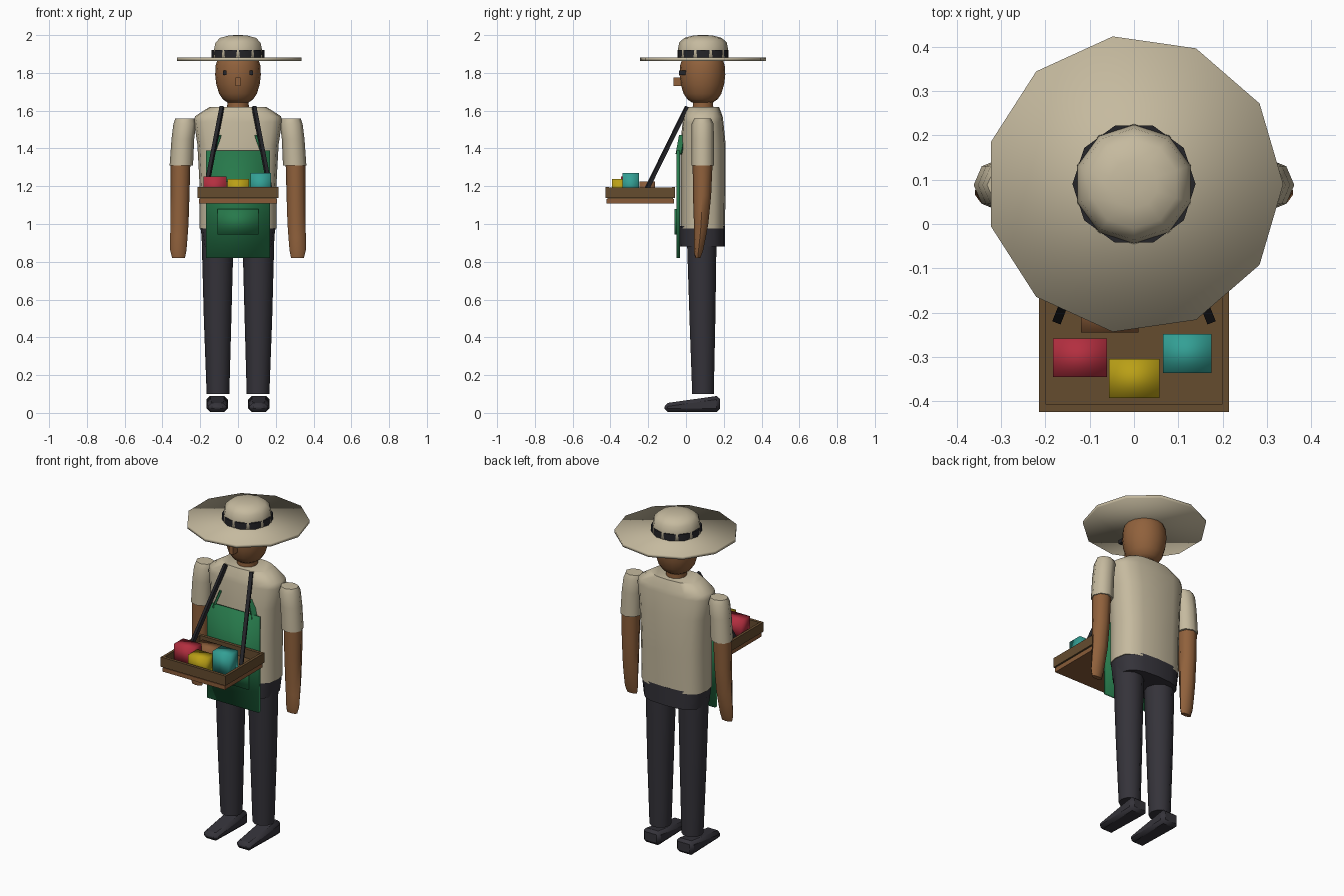
import bpy, bmesh, math
from mathutils import Vector

cube = bpy.data.objects.get("Cube")
if cube:
    bpy.data.objects.remove(cube, do_unlink=True)


def material(name, rgb):
    m = bpy.data.materials.new(name)
    m.use_nodes = True
    col = (*rgb, 1)
    m.diffuse_color = col
    bsdf = m.node_tree.nodes["Principled BSDF"]
    bsdf.inputs["Base Color"].default_value = col
    bsdf.inputs["Roughness"].default_value = 0.8
    return m


CREAM = material("cream cloth", (.56, .49, .345))
SKIN = material("brown skin", (.28, .12, .045))
GREEN = material("apron green", (.02, .19, .07))
NAVY = material("charcoal cloth", (.035, .033, .042))
BLACK = material("black band", (.018, .018, .022))
WOOD = material("dark wood", (.13, .072, .028))
LIGHT = material("light wood", (.25, .105, .04))
RED = material("red goods", (.45, .028, .05))
YELLOW = material("yellow goods", (.49, .35, .008))
TEAL = material("teal goods", (.033, .35, .3))


def finish(name, bm, mat, angle=50):
    bmesh.ops.recalc_face_normals(bm, faces=bm.faces)
    me = bpy.data.meshes.new(name)
    bm.to_mesh(me)
    bm.free()
    me.materials.append(mat)
    for p in me.polygons:
        p.use_smooth = True
    if angle < 180:
        me.set_sharp_from_angle(angle=math.radians(angle))
    ob = bpy.data.objects.new(name, me)
    bpy.context.collection.objects.link(ob)
    return ob


def loft(name, rings, n, mat, power=2, turn=0, angle=50):
    """Stack of rounded rings, each (z, centre x, centre y, radius x, radius y)."""
    bm = bmesh.new()
    loops = []
    for z, cx, cy, rx, ry in rings:
        loop = []
        for i in range(n):
            a = 2 * math.pi * i / n + turn
            c, s = math.cos(a), math.sin(a)
            c = math.copysign(abs(c) ** (2 / power), c)
            s = math.copysign(abs(s) ** (2 / power), s)
            loop.append(bm.verts.new((cx + rx * c, cy + ry * s, z)))
        loops.append(loop)
    for a, b in zip(loops, loops[1:]):
        for i in range(n):
            j = (i + 1) % n
            bm.faces.new((a[i], a[j], b[j], b[i]))
    bm.faces.new(loops[0])
    bm.faces.new(loops[-1])
    return finish(name, bm, mat, angle)


def round_loft(name, profile, n, mat, cy, **kw):
    return loft(name, [(z, 0, cy, r, r) for z, r in profile], n, mat, **kw)


def box(name, lo, hi, mat, bevel=0, angle=40, shape=None):
    bm = bmesh.new()
    bmesh.ops.create_cube(bm, size=1)
    lo, hi = Vector(lo), Vector(hi)
    for v in bm.verts:
        v.co = (lo + hi) / 2 + v.co * (hi - lo)
        if shape:
            shape(v.co)
    if bevel:
        bmesh.ops.bevel(bm, geom=bm.edges[:], offset=bevel, segments=1, affect='EDGES')
    return finish(name, bm, mat, angle)


def bar(name, a, b, width, depth, mat):
    """Flat strap running from a to b."""
    a, b = Vector(a), Vector(b)
    d = b - a
    bm = bmesh.new()
    bmesh.ops.create_cube(bm, size=1)
    rot = d.to_track_quat('Z', 'Y')
    for v in bm.verts:
        v.co = (a + b) / 2 + rot @ Vector((v.co.x * width, v.co.y * depth, v.co.z * d.length))
    return finish(name, bm, mat, 40)


BODY = .09

# Hat
round_loft("hat_brim", [(1.864, .337), (1.882, .337)], 11, CREAM, BODY, angle=180)
round_loft("hat_crown", [(1.87, .136), (1.92, .134), (1.96, .126), (1.985, .1), (1.997, .055), (2, .02)],
           10, CREAM, BODY, turn=-math.pi / 2, angle=180)
round_loft("hat_band", [(1.882, .139), (1.92, .139)], 10, BLACK, BODY)

# Head, face and neck
round_loft("head", [(1.643, .055), (1.66, .08), (1.69, .1), (1.74, .115), (1.79, .121),
                    (1.84, .118), (1.88, .105), (1.91, .07)], 16, SKIN, .087)
round_loft("neck", [(1.58, .058), (1.67, .056)], 10, SKIN, BODY)
box("nose", (-.014, -.065, 1.73), (.014, -.025, 1.775), SKIN)
for s, side in ((1, "left"), (-1, "right")):
    box(side + "_eye", (s * .07 - .01, -.036, 1.79), (s * .07 + .01, .01, 1.812), BLACK)

# Shirt body and hips
loft("shirt", [(.975, 0, .088, .203, .118), (1.2, 0, .09, .203, .12), (1.42, 0, .09, .215, .12),
               (1.54, 0, .09, .233, .108), (1.57, 0, .09, .228, .104), (1.62, 0, .09, .15, .085)],
     16, CREAM, power=2.8)
loft("hips", [(.88, 0, .088, .185, .119), (.99, 0, .088, .2, .119)], 16, NAVY, power=2.8)

for s, side in ((1, "left"), (-1, "right")):
    # Legs and shoes
    loft(side + "_leg", [(.1, s * .106, .09, .06, .06), (.5, s * .108, .087, .073, .072),
                         (.95, s * .108, .083, .085, .083)], 10, NAVY)

    def toe(co):
        if co.y < 0:
            co.x = s * .11 + (co.x - s * .11) * .85
            if co.z > .04:
                co.z = .05
    box(side + "_shoe", (s * .11 - .057, -.115, .005), (s * .11 + .057, .18, .092), NAVY, .018, shape=toe)

    # Sleeves, arms and hands
    loft(side + "_sleeve", [(1.31, s * .3, .088, .062, .06), (1.45, s * .292, .088, .06, .06),
                            (1.53, s * .282, .088, .06, .058), (1.558, s * .28, .088, .052, .045)], 8, CREAM)
    loft(side + "_arm", [(.82, s * .315, .062, .034, .014), (.86, s * .316, .066, .043, .025),
                         (.93, s * .313, .074, .046, .031), (1.0, s * .31, .08, .048, .038),
                         (1.15, s * .307, .085, .05, .048), (1.33, s * .304, .088, .052, .053)], 8, SKIN)

    # Apron shoulder tabs and tray straps
    bar(side + "_apron_tab", (s * .135, -.038, 1.37), (s * .1, -.02, 1.47), .032, .012, GREEN)
    bar(side + "_tray_strap", (s * .085, .006, 1.62), (s * .172, -.215, 1.17), .02, .02, BLACK)

# Apron
box("apron", (-.17, -.05, .82), (.17, -.032, 1.39), GREEN, angle=180)
box("apron_pocket", (-.108, -.06, .945), (.108, -.045, 1.08), GREEN, angle=180)

# Tray
box("tray_base", (-.207, -.42, 1.108), (.207, -.064, 1.132), LIGHT)
box("tray_floor", (-.205, -.415, 1.13), (.205, -.07, 1.142), WOOD)
for name, y in (("front", -.425), ("back", -.075)):
    box("tray_wall_" + name, (-.215, y, 1.137), (.215, y + .018, 1.195), WOOD)
for s, side in ((1, "left"), (-1, "right")):
    box("tray_wall_" + side, (s * .207 - .008, -.42, 1.137), (s * .207 + .008, -.06, 1.194), WOOD)

# Goods on the tray: centre x, centre y, width, depth, top
for name, x, y, w, d, top, mat in (
        ("red_goods", -.122, -.302, .122, .086, 1.252, RED),
        ("yellow_goods", .001, -.349, .114, .088, 1.238, YELLOW),
        ("teal_goods", .12, -.292, .11, .088, 1.271, TEAL),
        ("wooden_goods", -.055, -.205, .13, .08, 1.226, LIGHT)):
    box(name, (x - w / 2, y - d / 2, 1.14), (x + w / 2, y + d / 2, top), mat, angle=180)
